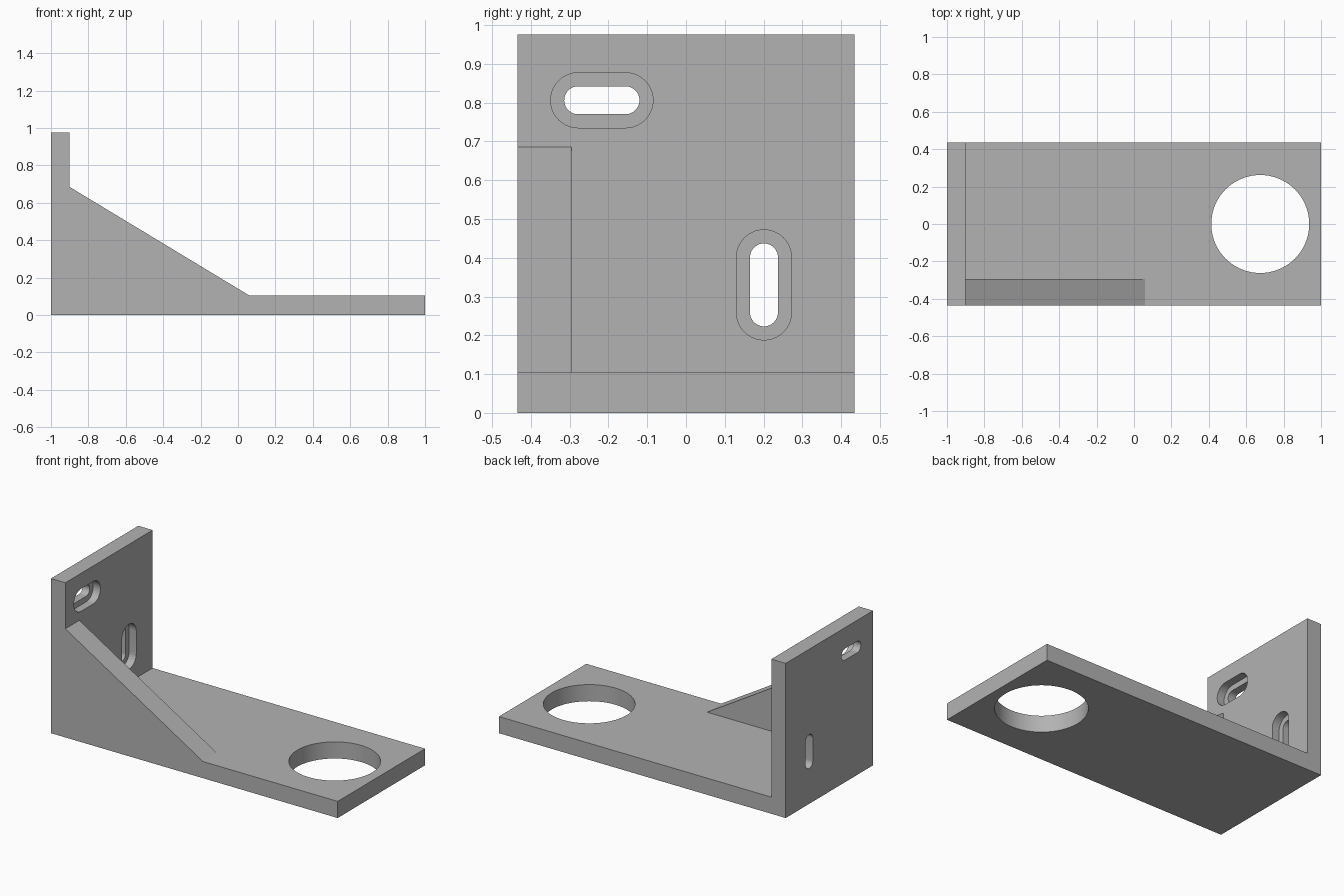
import bpy, bmesh, math
from mathutils import Vector

cube = bpy.data.objects.get("Cube")
if cube:
    bpy.data.objects.remove(cube, do_unlink=True)

HALF_W, WALL_X, PLATE_Z, HEIGHT = 0.435, -0.9, 0.105, 0.975

grey = bpy.data.materials.new("plain grey")
grey.use_nodes = True
colour = (0.45, 0.45, 0.45, 1)
grey.diffuse_color = colour
grey.node_tree.nodes["Principled BSDF"].inputs["Base Color"].default_value = colour


def prism(name, points, offset):
    """Extrude a closed outline of 3D points along an offset."""
    bm = bmesh.new()
    face = bm.faces.new([bm.verts.new(p) for p in points])
    new = bmesh.ops.extrude_face_region(bm, geom=[face], use_keep_orig=True)["geom"]
    bmesh.ops.translate(bm, vec=offset,
                        verts=[v for v in new if isinstance(v, bmesh.types.BMVert)])
    bmesh.ops.recalc_face_normals(bm, faces=bm.faces)
    mesh = bpy.data.meshes.new(name)
    bm.to_mesh(mesh)
    bm.free()
    mesh.materials.append(grey)
    obj = bpy.data.objects.new(name, mesh)
    bpy.context.collection.objects.link(obj)
    return obj


def side_profile(name, outline, y0, y1):
    return prism(name, [(x, y0, z) for x, z in outline], Vector((0, y1 - y0, 0)))


def slot(name, y, z, straight, radius, upright, x0, x1, steps=20):
    """Rounded slot running through x."""
    points = []
    for end in (1, -1):
        for i in range(steps + 1):
            a = math.pi * (i / steps - 0.5) + (0 if end > 0 else math.pi)
            u, v = end * straight + radius * math.cos(a), radius * math.sin(a)
            points.append((x0, y - v, z + u) if upright else (x0, y + u, z + v))
    return prism(name, points, Vector((x1 - x0, 0, 0)))


def combine(target, tool, operation):
    mod = target.modifiers.new(tool.name, "BOOLEAN")
    mod.operation, mod.solver, mod.object = operation, "EXACT", tool
    tool.hide_render = True
    bpy.context.view_layer.objects.active = target
    bpy.ops.object.modifier_apply(modifier=mod.name)
    bpy.data.objects.remove(tool, do_unlink=True)


# Base plate and upright wall
bracket = side_profile("bracket", [(-1, 0), (1, 0), (1, PLATE_Z), (WALL_X, PLATE_Z),
                                   (WALL_X, HEIGHT), (-1, HEIGHT)], -HALF_W, HALF_W)

# Sloping rib along the front edge
rib = side_profile("rib", [(-0.95, 0.05), (0.06, 0.05), (0.06, PLATE_Z),
                           (WALL_X, 0.685), (-0.95, 0.685)], -HALF_W, -0.295)
combine(bracket, rib, "UNION")

# Round hole through the plate
ring = [(0.675 + 0.262 * math.cos(math.tau * i / 72),
         0.262 * math.sin(math.tau * i / 72), -0.1) for i in range(72)]
combine(bracket, prism("plate_hole", ring, Vector((0, 0, 0.4))), "DIFFERENCE")

# Slots through the wall, each recessed on the inner face
for y, z, straight, upright in ((-0.217, 0.806, 0.061, False), (0.201, 0.33, 0.071, True)):
    combine(bracket, slot("slot", y, z, straight, 0.036, upright, -1.1, -0.8), "DIFFERENCE")
    combine(bracket, slot("recess", y, z, straight, 0.071, upright, -0.95, -0.8), "DIFFERENCE")

# Smooth the curved walls, keep the corners sharp
bpy.ops.object.select_all(action="DESELECT")
bracket.select_set(True)
bpy.context.view_layer.objects.active = bracket
bpy.ops.object.shade_smooth_by_angle(angle=math.radians(30))
